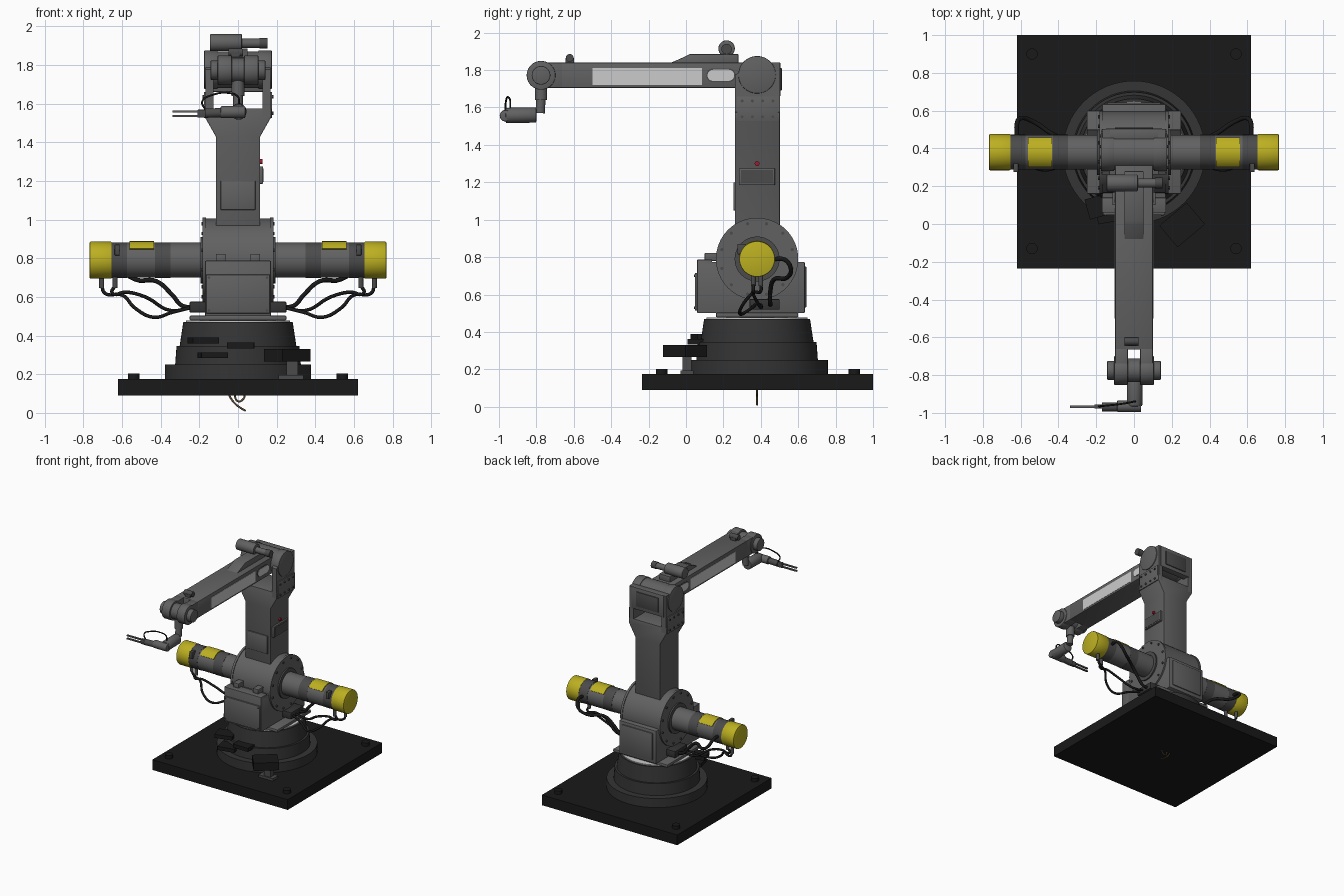
import bpy, bmesh, math
from mathutils import Matrix, Vector

if "Cube" in bpy.data.objects:
    bpy.data.objects.remove(bpy.data.objects["Cube"])

def mat(name, r, g, b):
    m = bpy.data.materials.new(name)
    m.diffuse_color = (r, g, b, 1)
    m.use_nodes = True
    m.node_tree.nodes["Principled BSDF"].inputs["Base Color"].default_value = m.diffuse_color
    return m

BODY = mat("dark_grey", .12, .12, .12)
DARK = mat("darker_grey", .07, .07, .07)
BASE = mat("base_grey", .035, .035, .035)
BLACK = mat("black", .01, .01, .01)
YEL = mat("yellow", .5, .43, .015)
LIGHT = mat("light_grey", .75, .75, .75)
RED = mat("red", .35, .01, .03)
BROWN = mat("brown", .15, .09, .05)
CY, SZ, EZ, WY, WZ = .38, .79, 1.775, -.775, 1.772   # main joint centres

def finish(name, bm, m, bevel=0):
    if bevel:
        es = [e for e in bm.edges if e.calc_face_angle(0) > .6]
        bmesh.ops.bevel(bm, geom=es, offset=bevel, segments=2, affect='EDGES', profile=.5)
    bmesh.ops.recalc_face_normals(bm, faces=bm.faces)
    for f in bm.faces:
        f.smooth = True
    for e in bm.edges:
        e.smooth = e.calc_face_angle(0) < .5
    me = bpy.data.meshes.new(name)
    bm.to_mesh(me)
    bm.free()
    ob = bpy.data.objects.new(name, me)
    bpy.context.collection.objects.link(ob)
    me.materials.append(m)
    return ob

def box(name, x, y, z, m=BODY, bevel=0, rot=0):
    bm = bmesh.new()
    c = Vector(((x[0]+x[1])/2, (y[0]+y[1])/2, (z[0]+z[1])/2))
    M = Matrix.Translation(c) @ Matrix.Rotation(rot, 4, 'Z') @ Matrix.Diagonal((x[1]-x[0], y[1]-y[0], z[1]-z[0], 1))
    bmesh.ops.create_cube(bm, size=1, matrix=M)
    return finish(name, bm, m, bevel)

def cyl(name, a, b, r, m=BODY, r2=None, n=40, bevel=0):
    a, b = Vector(a), Vector(b)
    bm = bmesh.new()
    M = Matrix.Translation((a+b)/2) @ (b-a).to_track_quat('Z', 'Y').to_matrix().to_4x4()
    bmesh.ops.create_cone(bm, cap_ends=True, segments=n, radius1=r, radius2=r if r2 is None else r2,
                          depth=(b-a).length, matrix=M)
    return finish(name, bm, m, bevel)

def prism(name, pts, lo, hi, axis='X', m=BODY, bevel=0):
    """Extrude a (y,z) profile along x, or an (x,z) profile along y."""
    bm = bmesh.new()
    P = lambda p, t: (t, p[0], p[1]) if axis == 'X' else (p[0], t, p[1])
    f = bm.faces.new([bm.verts.new(P(p, lo)) for p in pts])
    ext = bmesh.ops.extrude_face_region(bm, geom=[f])['geom']
    d = Vector(P((0, 0), hi-lo))
    bmesh.ops.translate(bm, vec=d, verts=[v for v in ext if isinstance(v, bmesh.types.BMVert)])
    return finish(name, bm, m, bevel)

def tube(name, pts, r, m=BLACK):
    cu = bpy.data.curves.new(name, 'CURVE')
    cu.dimensions, cu.bevel_depth, cu.bevel_resolution, cu.resolution_u = '3D', r, 2, 6
    cu.use_fill_caps = True
    sp = cu.splines.new('BEZIER')
    sp.bezier_points.add(len(pts)-1)
    for bp, p in zip(sp.bezier_points, pts):
        bp.co = p
        bp.handle_left_type = bp.handle_right_type = 'AUTO'
    cu.materials.append(m)
    ob = bpy.data.objects.new(name, cu)
    bpy.context.collection.objects.link(ob)

def arc(cy, cz, r, a0, a1, n):
    return [(cy + r*math.cos(math.radians(a0+(a1-a0)*i/n)), cz + r*math.sin(math.radians(a0+(a1-a0)*i/n))) for i in range(n+1)]

# Base plate, bolts and wire underneath
box("base_plate", (-.62, .62), (-.235, 1), (.09, .175), BLACK)
for x in (-.54, .54):
    for y in (-.13, .9):
        cyl("plate_bolt", (x, y, .17), (x, y, .203), .03, BLACK, n=16)
for k, pts in enumerate([[(-.05, .1), (-.03, .065), (0, .035), (.04, .01)], [(-.02, .1), (0, .06), (.03, .075), (.035, .1)]]):
    tube("floor_wire", [(x, CY, z) for x, z in pts], .005, BROWN)

# Round turntable
for name, z0, z1, r0, r1, m in [("base_ring", .17, .25, .378, .378, BASE), ("base_step", .25, .345, .325, .318, BASE),
                                ("base_cone", .345, .47, .302, .283, BASE), ("turntable", .47, .478, .27, .27, LIGHT)]:
    cyl(name, (0, CY, z0), (0, CY, z1), r0, m, r1, 64)
box("turntable_flange", (-.25, .25), (.16, .6), (.478, .503), BODY, .006)

# Dark fittings around the base front
box("sensor_block", (.16, .35), (-.08, .07), (.265, .33), BLACK, rot=math.radians(40))
box("sensor_stand", (.25, .31), (-.02, .03), (.175, .27), DARK)
box("sensor_foot", (.21, .34), (-.03, .04), (.175, .195), DARK)
for x, y, z in [(-.18, .09, .375), (-.13, .06, .298), (.015, .06, .348)]:
    box("base_stop", (x-.07, x+.07), (y-.05, y+.06), (z-.015, z+.015), BLACK, rot=-x*1.5)

# Shoulder housing
box("shoulder_box", (-.17, .17), (.06, .635), (.5, .775), BODY, .008)
box("shoulder_front_lip", (-.17, .17), (.06, .14), (.5, .787), BODY, .004)
box("shoulder_front_panel", (-.165, .165), (.048, .07), (.515, .715), BODY, .003)
box("shoulder_back_panel", (-.14, .14), (.62, .643), (.53, .75), BODY, .003)
cyl("shoulder_drum", (-.172, CY, SZ), (.172, CY, SZ), .215, BODY, n=64)
for x in (-.09, .09):
    box("housing_tab", (x-.025, x+.025), (.1, .2), (.78, .822), BODY, .003)
for x in (-.15, .15):
    for z in (.53, .7):
        cyl("panel_screw", (x, .042, z), (x, .05, z), .007, DARK, n=8)

for s in (-1, 1):
    X = lambda x, y=CY, z=SZ: (s*x, y, z)
    # Side discs with bolt circle
    cyl("shoulder_disc", X(.165), X(.183), .22, BODY, n=64)
    cyl("motor_collar", X(.18), X(.195), .12, DARK)
    for i in range(12):
        a = math.radians(30*i+15)
        p = (CY+.195*math.cos(a), SZ+.195*math.sin(a))
        cyl("disc_bolt", X(.18, *p), X(.19, *p), .009, DARK, n=8)
    # Shoulder motor
    cyl("motor_body", X(.18), X(.6), .091)
    cyl("motor_band", X(.35), X(.43), .0925, DARK)
    cyl("motor_rear_band", X(.575), X(.655), .0925, DARK)
    cyl("motor_cap", X(.652), X(.768), .0955, YEL, bevel=.006)
    lo, hi = sorted((s*.435, s*.56))
    prism("motor_label", arc(CY, SZ, .098, 38, 142, 12) + arc(CY, SZ, .086, 142, 38, 12), lo, hi, m=YEL)
    box("motor_plug", sorted((s*.612, s*.638)), (.275, .32), (.815, .87), DARK, .003)
    # Motor cables and junction box
    box("junction_box", sorted((s*.16, s*.25)), (.34, .5), (.52, .575), BASE, .004)
    for x, y in ((.635, .36), (.705, .4)):
        cyl("cable_connector", X(x, y, .72), X(x, y, .645), .013, DARK, n=12)
    tube("motor_cable_a", [X(.705, .4, .66), X(.69, .4, .62), X(.6, .36, .61), X(.53, .3, .54), X(.44, .29, .495),
                           X(.34, .34, .52), X(.24, .37, .545)], .009)
    tube("motor_cable_b", [X(.635, .36, .66), X(.65, .36, .62), X(.58, .36, .625), X(.48, .36, .6), X(.35, .4, .53), X(.24, .4, .545)], .009)
    tube("motor_cable_c", [X(.62, .47, .79), X(.62, .53, .785), X(.6, .56, .74), X(.53, .54, .69), X(.42, .47, .68),
                           X(.34, .45, .61), X(.29, .45, .555), X(.24, .45, .545)], .012)
    # Elbow fork cheek, joint cap and bolted side plate
    prism("fork_cheek", [(.262, 1.53), (.502, 1.53), (.502, 1.84), (CY, 1.84), (.262, EZ)], *sorted((s*.128, s*.168)))
    cyl("elbow_cap", X(.105, CY, EZ), X(.175, CY, EZ), .1, BODY, n=48, bevel=.004)
    box("fork_side_plate", sorted((s*.165, s*.176)), (.273, .493), (1.525, 1.66), BODY, .002)
    for y in (.3, .355, .41, .465):
        for z in (1.55, 1.635):
            cyl("fork_bolt", X(.174, y, z), X(.183, y, z), .008, DARK, n=8)
    # Upper arm side panels
    box("arm_side_panel", sorted((s*.09, s*.102)), (-.5, .085), (1.72, 1.81), LIGHT)
    slot = arc(.228, EZ-.003, .03, -90, 90, 10) + arc(.145, EZ-.003, .03, 90, 270, 10)
    prism("arm_slot", slot, *sorted((s*.09, s*.104)), m=LIGHT)
    rim = arc(.228, EZ-.003, .037, -90, 90, 10) + arc(.145, EZ-.003, .037, 90, 270, 10)
    prism("arm_slot_rim", rim, *sorted((s*.09, s*.1015)), m=DARK)
    # Wrist fork tine, drum and outer hub
    box("wrist_tine", sorted((s*.032, s*.1)), (WY, -.66), (1.705, 1.84), BODY, .004)
    cyl("wrist_drum", X(.032, WY, WZ), X(.105, WY, WZ), .077, BODY, bevel=.004)
    cyl("wrist_hub", X(.1, WY, WZ), X(.142, WY, WZ), .05, BODY, n=24, bevel=.004)

# Lower arm column with flared top
prism("lower_arm", [(-.115, .95), (.115, .95), (.115, 1.43), (.172, 1.53), (.172, 1.575), (-.172, 1.575), (-.172, 1.53), (-.115, 1.43)],
      .262, .502, 'Y', bevel=.004)
box("fork_back_plate", (-.15, .15), (.45, .505), (1.66, 1.84), BODY, .004)
box("fork_back_cover", (-.1, .1), (.5, .512), (1.69, 1.81), DARK, .003)
box("column_front_plate", (-.09, .09), (.253, .27), (1.05, 1.2), BODY, .003)
box("control_box", (.11, .13), (.283, .475), (1.185, 1.275), BODY, .003)
box("control_box_face", (.125, .132), (.293, .465), (1.195, 1.265), DARK)
cyl("stop_button", (.11, CY, 1.3), (.127, CY, 1.3), .013, RED, n=16)

# Upper arm
cyl("elbow_barrel", (-.11, CY, EZ), (.11, CY, EZ), .095, BODY, n=48)
box("upper_arm", (-.1, .1), (-.665, .36), (1.705, 1.84), BODY, .004)
prism("arm_ridge", [(-.09, 1.835), (-.01, 1.87), (.02, 1.885), (.28, 1.885), (.28, 1.835)], -.05, .05, bevel=.003)
cyl("arm_motor", (-.145, .217, 1.915), (.02, .217, 1.915), .044, BODY, bevel=.004)
cyl("arm_motor_shaft", (.02, .217, 1.912), (.135, .217, 1.912), .024, BODY, n=24)
cyl("arm_motor_end", (.11, .217, 1.912), (.152, .217, 1.912), .028, DARK, n=24)
cyl("arm_top_fitting", (-.05, -.622, 1.865), (.025, -.622, 1.865), .021, DARK, n=16)
box("arm_top_fitting_foot", (-.035, .01), (-.645, -.6), (1.835, 1.865), DARK)

# Wrist and tool
cyl("wrist_core", (-.04, WY, WZ), (.04, WY, WZ), .062)
cyl("wrist_neck", (0, WY, 1.73), (0, WY, 1.64), .033, BODY, n=24)
cyl("wrist_neck_lower", (0, WY, 1.66), (0, WY-.005, 1.57), .025, BODY, n=24)
cyl("tool_body", (.003, -.8, 1.56), (.003, -.965, 1.557), .041, BODY, n=32, bevel=.008)
cyl("tool_elbow", (.038, -.965, 1.556), (-.09, -.965, 1.556), .031, BODY, n=24, bevel=.006)
cyl("tool_barrel", (-.08, -.968, 1.553), (-.17, -.968, 1.55), .024, DARK, n=20)
box("gripper_block", (-.21, -.165), (-.978, -.955), (1.528, 1.568), DARK, .003)
for z in (1.535, 1.56):
    box("gripper_finger", (-.338, -.2), (-.974, -.96), (z-.005, z+.005), BODY)
tube("tool_cable", [(-.17, -.965, 1.57), (-.185, -.965, 1.61), (-.13, -.96, 1.645), (-.05, -.95, 1.655),
                    (0, -.94, 1.635), (.005, -.94, 1.595)], .005)
